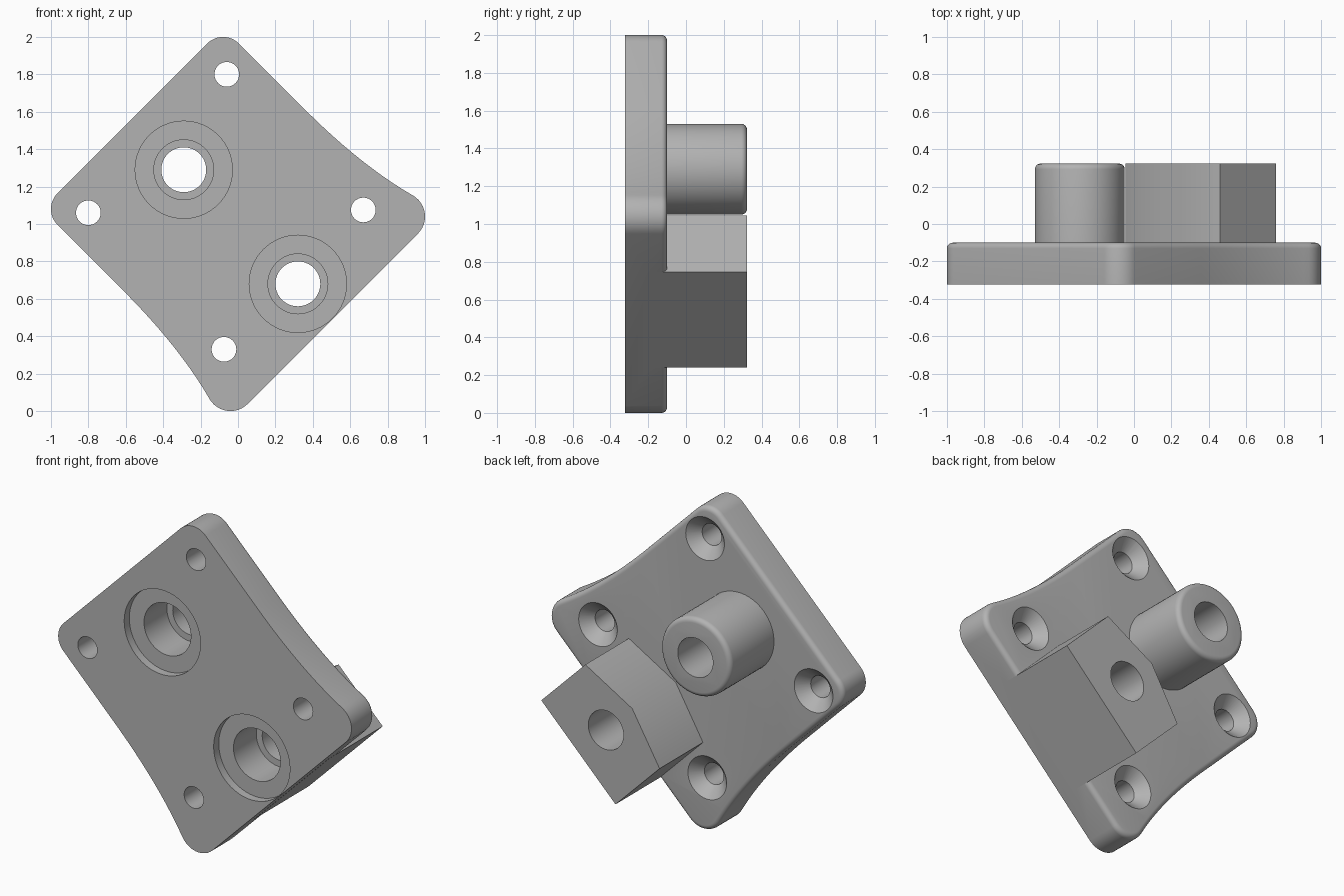
import bpy, bmesh
from math import sin, cos, pi, radians
from mathutils import Vector

cube = bpy.data.objects.get("Cube")
if cube:
    bpy.data.objects.remove(cube, do_unlink=True)

FRONT, SEAT, BACK = -0.323, -0.1, 0.323   # depth of plate front, plate back, boss ends

grey = bpy.data.materials.new("plain_grey")
grey.use_nodes = True
grey.diffuse_color = (0.45, 0.45, 0.45, 1)
grey.node_tree.nodes["Principled BSDF"].inputs["Base Color"].default_value = grey.diffuse_color


def finish(name, bm):
    bmesh.ops.recalc_face_normals(bm, faces=bm.faces)
    mesh = bpy.data.meshes.new(name)
    bm.to_mesh(mesh)
    bm.free()
    mesh.materials.append(grey)
    obj = bpy.data.objects.new(name, mesh)
    bpy.context.collection.objects.link(obj)
    return obj


def prism(name, outline, y0, y1, rim=0):
    """Extrude an x-z outline along y, optionally rounding the back rim."""
    bm = bmesh.new()
    face = bm.faces.new([bm.verts.new((x, y0, z)) for x, z in outline])
    new = bmesh.ops.extrude_face_region(bm, geom=[face])["geom"]
    top = [g for g in new if isinstance(g, bmesh.types.BMVert)]
    bmesh.ops.translate(bm, verts=top, vec=(0, y1 - y0, 0))
    if rim:
        edges = [e for e in bm.edges if all(v in top for v in e.verts)]
        bmesh.ops.bevel(bm, geom=edges, offset=rim, segments=5, profile=0.5, affect='EDGES')
    return finish(name, bm)


def turned(name, centre, profile, sides=64):
    """Solid of revolution about y from (radius, y) steps."""
    bm = bmesh.new()
    rings = []
    for r, y in profile:
        rings.append([bm.verts.new((centre[0] + r * cos(2 * pi * i / sides), y,
                                    centre[1] + r * sin(2 * pi * i / sides)))
                      for i in range(sides)])
    for a, b in zip(rings, rings[1:]):
        for i in range(sides):
            j = (i + 1) % sides
            bm.faces.new((a[i], a[j], b[j], b[i]))
    bm.faces.new(rings[0])
    bm.faces.new(rings[-1])
    return finish(name, bm)


def combine(target, tool, operation):
    mod = target.modifiers.new(operation.lower(), 'BOOLEAN')
    mod.operation, mod.object, mod.solver = operation, tool, 'EXACT'
    bpy.context.view_layer.objects.active = target
    bpy.ops.object.modifier_apply(modifier=mod.name)
    bpy.data.objects.remove(tool, do_unlink=True)


def arc(cx, cz, r, a0, a1, n=12):
    return [(cx + r * cos(radians(a0 + (a1 - a0) * i / n)),
             cz + r * sin(radians(a0 + (a1 - a0) * i / n))) for i in range(n + 1)]


def mirrored(p):
    """Reflect across the plate's diagonal axis."""
    return (1 - p[1], 1 - p[0])


# Plate: half the outline (top corner, hollow side, right corner), then mirrored
top_corner = arc(-0.08, 1.88, 0.12, 135, 45)
right_corner = arc(0.87, 1.04, 0.13, 60, -45)
start, pull, end = Vector((0.36, 1.61)), Vector((0.656, 1.314)), Vector(right_corner[0])
hollow = []
for i in range(20):
    t = i / 20
    hollow.append(tuple(start * (1 - t) ** 2 + pull * 2 * t * (1 - t) + end * t * t))
half = top_corner + hollow + right_corner
plate = prism("flange_plate", half + [mirrored(p) for p in reversed(half)], FRONT, SEAT, 0.03)

# Round boss with a rounded end
boss_at, block_at = (-0.29, 1.29), (0.32, 0.68)
rounded = [(0.21 + r, y + BACK - 0.03) for r, y in arc(0, 0, 0.03, 0, 90, 5)]
combine(plate, turned("round_boss", boss_at, [(0.24, SEAT - 0.06)] + rounded), 'UNION')

# Five-sided block, flush with the straight lower edge
low, shoulder = (0.7605, 0.7455), (0.46, 1.046)
block = [low, shoulder, (0.14, 0.86), mirrored(shoulder), mirrored(low)]
combine(plate, prism("side_block", block, SEAT - 0.1, BACK), 'UNION')

# Stepped bores through boss and block
for at in (boss_at, block_at):
    steps = [(0.26, FRONT - 0.05), (0.26, FRONT + 0.05), (0.16, FRONT + 0.05),
             (0.16, -0.05), (0.12, -0.05), (0.12, BACK + 0.05)]
    combine(plate, turned("bore_cutter", at, steps), 'DIFFERENCE')

# Countersunk screw holes near the four corners
for at in ((-0.06, 1.8), (0.67, 1.075)):
    for centre in (at, mirrored(at)):
        steps = [(0.066, FRONT - 0.05), (0.066, SEAT - 0.066), (0.132, SEAT), (0.132, SEAT + 0.05)]
        combine(plate, turned("screw_cutter", centre, steps, 40), 'DIFFERENCE')

# Smooth curved walls, keep hard edges crisp
bpy.ops.object.select_all(action='DESELECT')
plate.select_set(True)
bpy.context.view_layer.objects.active = plate
bpy.ops.object.shade_smooth_by_angle(angle=radians(30))
